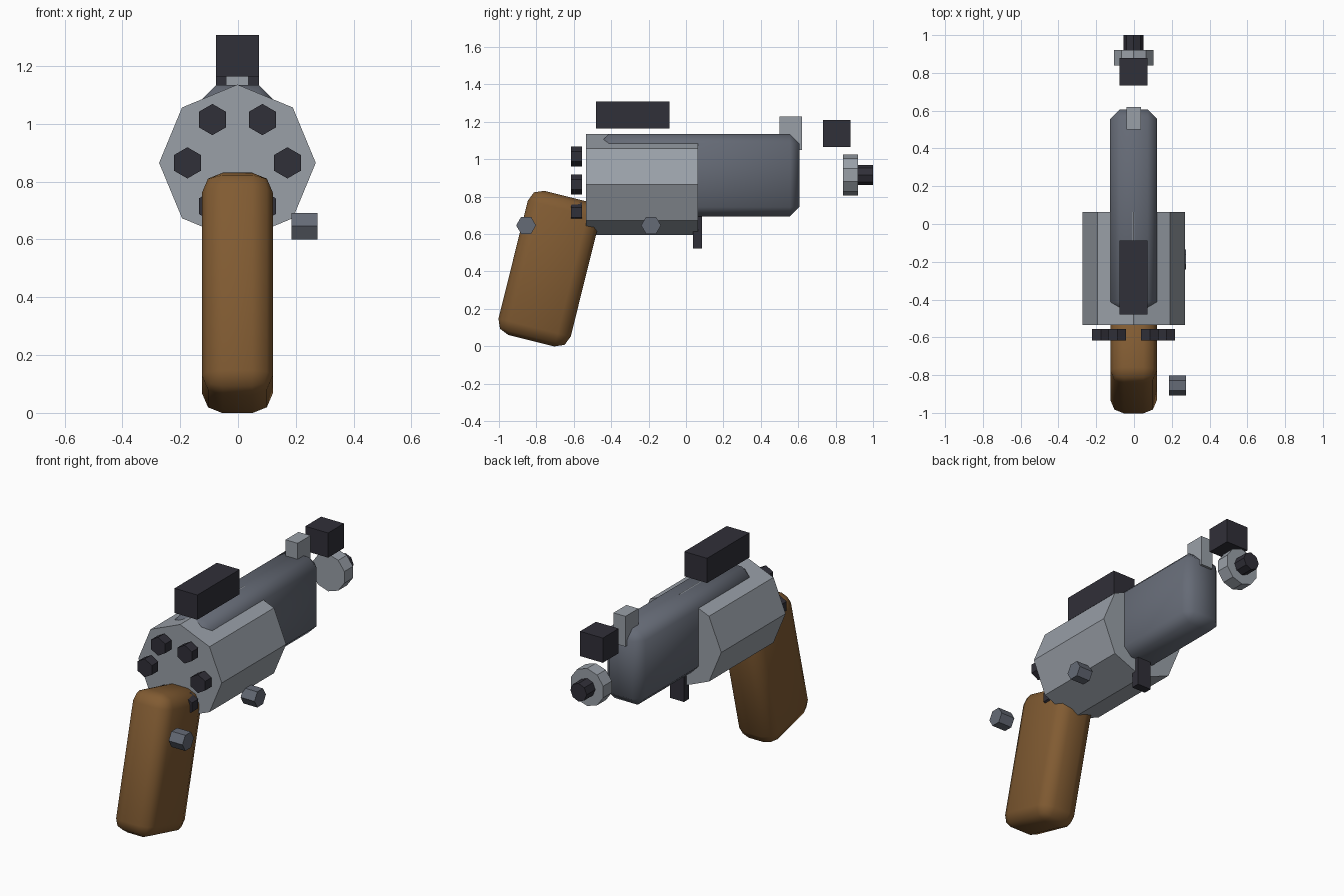
import bpy
from math import radians, sin, cos, pi

cube = bpy.data.objects.get("Cube")
if cube:
    bpy.data.objects.remove(cube, do_unlink=True)


def material(name, rgb):
    m = bpy.data.materials.new(name)
    m.use_nodes = True
    colour = (*rgb, 1)
    m.diffuse_color = colour
    m.node_tree.nodes["Principled BSDF"].inputs["Base Color"].default_value = colour
    return m


light_steel = material("light steel", (0.32, 0.35, 0.39))
blue_steel = material("blue steel", (0.13, 0.145, 0.18))
black_steel = material("black steel", (0.03, 0.029, 0.04))
wood = material("brown wood", (0.22, 0.105, 0.032))

MID_X = -0.002  # centre plane of the body


def finish(name, mat):
    ob = bpy.context.object
    ob.name = ob.data.name = name
    ob.data.materials.append(mat)
    return ob


def box(name, mat, y, z, width, tilt=0, bevel=0, segments=1):
    """Box spanning the (low, high) ranges y and z, centred on the middle plane."""
    centre = (MID_X, sum(y) / 2, sum(z) / 2)
    bpy.ops.mesh.primitive_cube_add(size=1, location=centre)
    ob = finish(name, mat)
    ob.scale = (width, y[1] - y[0], z[1] - z[0])
    bpy.ops.object.transform_apply(location=False, rotation=False, scale=True)
    ob.rotation_euler.x = radians(tilt)
    if bevel:
        mod = ob.modifiers.new("rounded edges", "BEVEL")
        mod.width = bevel
        mod.segments = segments
        bpy.ops.object.shade_smooth()
    return ob


def rod(name, mat, sides, radius, y, z, x=MID_X):
    """Flat-sided rod along y with a corner pointing up."""
    bpy.ops.mesh.primitive_cylinder_add(
        vertices=sides, radius=radius, depth=y[1] - y[0],
        location=(x, sum(y) / 2, z), rotation=(pi / 2, 0, 0))
    return finish(name, mat)


# Grip
box("grip", wood, (-0.93, -0.532), (0.018, 0.812), 0.246,
    tilt=-14, bevel=0.072, segments=2)

# Barrel and drum
box("barrel", blue_steel, (-0.463, 0.606), (0.694, 1.134), 0.248, bevel=0.05)
AXIS = 0.865
rod("drum", light_steel, 8, 0.271, (-0.535, 0.063), AXIS)

# Chamber plugs behind the drum
for i in range(6):
    a = i * pi / 3
    rod(f"chamber_{i + 1}", black_steel, 6, 0.054, (-0.616, -0.557),
        AXIS + 0.173 * sin(a), MID_X + 0.173 * cos(a))

# Sights, hammer block and trigger
box("top_block", black_steel, (-0.48, -0.087), (1.163, 1.308), 0.148)
box("front_sight", light_steel, (0.5, 0.62), (1.05, 1.228), 0.078)
box("muzzle_block", black_steel, (0.733, 0.88), (1.064, 1.209), 0.148)
box("trigger", black_steel, (0.037, 0.086), (0.523, 0.74), 0.09)

# Muzzle ring and pin
rod("muzzle_ring", light_steel, 10, 0.11, (0.84, 0.92), 0.916)
rod("muzzle_pin", black_steel, 8, 0.053, (0.9, 1.0), 0.916)

# Side screws
for name, y in (("front_screw", -0.187), ("grip_screw", -0.855)):
    bpy.ops.mesh.primitive_cylinder_add(
        vertices=6, radius=0.053, depth=0.09,
        location=(0.23, y, 0.646), rotation=(0, pi / 2, 0))
    screw = finish(name, blue_steel)
    # Turn the hexagon so that its corners point forward and back
    for v in screw.data.vertices:
        v.co.x, v.co.y = v.co.x, v.co.y
